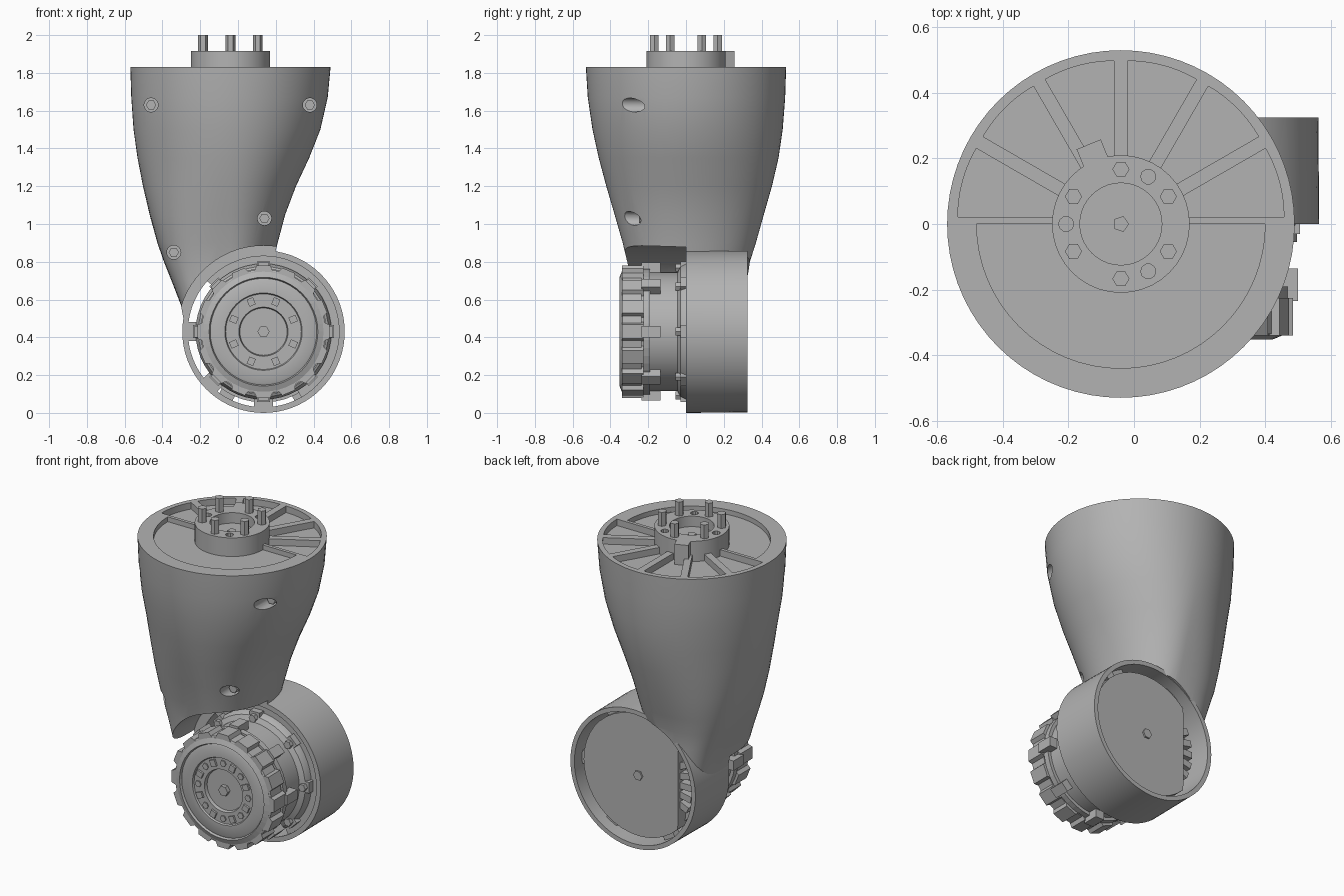
import bpy, bmesh
from math import sin, cos, radians, pi, copysign
from mathutils import Matrix

if "Cube" in bpy.data.objects:
    bpy.data.objects.remove(bpy.data.objects["Cube"])

grey = bpy.data.materials.new("plain grey")
grey.use_nodes = True
colour = (0.45, 0.45, 0.45, 1)
grey.diffuse_color = colour
grey.node_tree.nodes["Principled BSDF"].inputs["Base Color"].default_value = colour

# Local frames: the upright socket, and the motor axle (local z points forward)
TOP = Matrix.Translation((-0.04, 0, 0))
XZ = Matrix.Rotation(pi / 2, 4, 'X')
AXLE = Matrix.Translation((0.135, 0, 0.43)) @ XZ


def finish(name, bm, frame):
    bmesh.ops.remove_doubles(bm, verts=bm.verts, dist=1e-5)
    bmesh.ops.recalc_face_normals(bm, faces=bm.faces)
    bm.transform(frame)
    mesh = bpy.data.meshes.new(name)
    bm.to_mesh(mesh)
    bm.free()
    mesh.materials.append(grey)
    ob = bpy.data.objects.new(name, mesh)
    bpy.context.collection.objects.link(ob)
    return ob


def lathe(name, profile, frame, segs=48, closed=False, warp=None):
    """Turn (radius, height) points about local z."""
    bm = bmesh.new()
    rings = []
    for r, z in profile:
        pts = [(r * cos(2 * pi * i / segs), r * sin(2 * pi * i / segs), z) for i in range(segs)]
        rings.append([bm.verts.new(warp(p) if warp else p) for p in pts])
    pairs = list(zip(rings, rings[1:])) + ([(rings[-1], rings[0])] if closed else [])
    for a, b in pairs:
        for i in range(segs):
            j = (i + 1) % segs
            bm.faces.new((a[i], a[j], b[j], b[i]))
    return finish(name, bm, frame)


def prism(name, shapes, z0, z1, frame):
    """Extrude one or more 2D outlines along local z."""
    bm = bmesh.new()
    for pts in shapes:
        low = [bm.verts.new((x, y, z0)) for x, y in pts]
        high = [bm.verts.new((x, y, z1)) for x, y in pts]
        bm.faces.new(low)
        bm.faces.new(high)
        for i in range(len(pts)):
            j = (i + 1) % len(pts)
            bm.faces.new((low[i], low[j], high[j], high[i]))
    return finish(name, bm, frame)


def polar(r, deg, centre=(0, 0)):
    return centre[0] + r * cos(radians(deg)), centre[1] + r * sin(radians(deg))


def disc(r, n, centre=(0, 0)):
    return [polar(r, 360 * i / n, centre) for i in range(n)]


def sector(r0, r1, a0, a1, n=14, centre=(0, 0)):
    angles = [a0 + (a1 - a0) * i / n for i in range(n + 1)]
    return [polar(r1, a, centre) for a in angles] + [polar(r0, a, centre) for a in reversed(angles)]


def block(r0, r1, w, deg):
    c, s = polar(1, deg)
    return [(r * c - t * s, r * s + t * c) for r, t in ((r0, -w), (r1, -w), (r1, w), (r0, w))]


def cut(ob, *cutters):
    bpy.context.view_layer.objects.active = ob
    for c in cutters:
        m = ob.modifiers.new("cut", 'BOOLEAN')
        m.operation, m.solver, m.object = 'DIFFERENCE', 'EXACT', c
        bpy.ops.object.modifier_apply(modifier=m.name)
        bpy.data.objects.remove(c)


def smooth(*obs):
    for ob in bpy.context.scene.objects:
        ob.select_set(ob in obs)
    bpy.context.view_layer.objects.active = obs[0]
    bpy.ops.object.shade_smooth_by_angle(angle=radians(32))


# Shell sections by height: reach to -x, to +x, to the front, to the back
reach = {0.45: (0.24, 0.12, 0.29, 0.3), 0.57: (0.262, 0.16, 0.295, 0.315), 0.7: (0.312, 0.2, 0.3, 0.325),
         0.8: (0.352, 0.225, 0.312, 0.338), 0.9: (0.387, 0.25, 0.335, 0.37), 1.05: (0.428, 0.29, 0.378, 0.412),
         1.2: (0.463, 0.347, 0.422, 0.455), 1.35: (0.492, 0.417, 0.462, 0.49), 1.5: (0.513, 0.476, 0.495, 0.512),
         1.67: (0.525, 0.515, 0.52, 0.525), 1.83: (0.53, 0.53, 0.53, 0.53)}


def section(p):
    """Oval section that grows squarer on the -x side towards the bottom."""
    x, y, z = p
    left, right, front, back = reach[z]
    n = 2 + 1.8 * (max(1.35 - z, 0) / 0.75) ** 1.5 if x < 0 else 2
    x, y = (copysign(abs(v) ** (2 / n), v) for v in (x, y))
    return x * (left if x < 0 else right), y * (front if y < 0 else back), z


shell = lathe("shell", [(0, 0.45)] + [(1, z) for z in reach] + [(0, 1.83)], TOP, 72, warp=section)

# Motor clearance, top pockets between parallel-sided ribs, and the bolt holes
bolts = [(-0.46, 1.63, 0.17), (0.38, 1.63, 0.17), (0.14, 1.03, 0.2), (-0.34, 0.85, 0.16)]
cut(shell,
    prism("front_clearance", [disc(0.455, 64)], 0, 1, AXLE),
    prism("back_clearance", [disc(0.405, 64)], -1, 0.1, AXLE),
    prism("rib_pockets", [sector(0.12, 0.42, a, a + 30, 14, polar(0.08, a + 15)) for a in range(0, 180, 30)],
          1.79, 1.9, TOP),
    prism("front_recess", [sector(0.19, 0.44, 180, 360, 32)], 1.8, 1.9, TOP),
    *[prism("bolt_hole", [disc(0.037, 20, (x, z))], d, 1, XZ) for x, z, d in bolts])
for x, z, d in bolts:
    prism("shell_bolt", [disc(0.027, 6, (x, z))], d - 0.01, d + 0.05, XZ)

# Raised hub with bore, three empty holes and six pins
hub = lathe("hub", [(0, 1.78), (0.21, 1.78), (0.21, 1.915), (0.125, 1.915), (0.125, 1.85), (0, 1.85)], TOP, 40)
cut(hub, prism("hub_holes", [disc(0.023, 10, polar(0.167, a)) for a in (60, 180, 300)], 1.86, 2, TOP))
prism("hub_pins", [disc(0.026, 6, polar(0.167, a)) for a in range(30, 390, 60)], 1.88, 2, TOP)
prism("hub_tab", [block(0.19, 0.262, 0.04, 112)], 1.79, 1.915, TOP)
prism("hub_centre_nut", [disc(0.025, 5)], 1.84, 1.865, TOP)

# Ring housing around the motor
ring = lathe("ring_housing", [(0.43, 0), (0.427, -0.325), (0.4, -0.325), (0.4, 0)], AXLE, 72, True)
prism("ring_flange", [sector(0.34, 0.405, -60, 138, 40)], -0.04, -0.01, AXLE)
prism("ring_lugs", [block(0.33, 0.405, 0.05, a) for a in range(180, 300, 45)], -0.04, 0.0, AXLE)

# Motor body with stepped front dish
body = lathe("motor_body", [(0, 0.315), (0.125, 0.315), (0.13, 0.335), (0.2, 0.335), (0.205, 0.345), (0.27, 0.345),
                            (0.29, 0.335), (0.3, 0.2), (0.315, 0.19), (0.315, 0.045), (0.345, 0.03),
                            (0.36, 0), (0.36, -0.2), (0, -0.2)], AXLE, 48)

# Toothed front rotor
teeth = []
for i in range(16):
    a = i * 22.5
    teeth += [polar(0.32, a - 9), polar(0.352, a - 6), polar(0.352, a + 6), polar(0.32, a + 9)]
rotor = prism("rotor_teeth", [teeth], 0.225, 0.34, AXLE)
cut(rotor, prism("rotor_bore", [disc(0.285, 48)], 0.1, 0.5, AXLE))
lathe("rotor_rim", [(0.33, 0.235), (0.33, 0.335), (0.288, 0.352), (0.28, 0.335), (0.28, 0.235)], AXLE, 48, True)
lathe("rear_collar", [(0.335, 0.19), (0.335, 0.225), (0.28, 0.225), (0.28, 0.19)], AXLE, 48, True)

eighths = range(0, 360, 45)
prism("clip_tabs", [block(0.29, 0.365, 0.03, a) for a in eighths], 0.135, 0.235, AXLE)
prism("flange_lugs", [block(0.3, 0.372, 0.034, a) for a in eighths], -0.02, 0.03, AXLE)
prism("flange_bolts", [disc(0.024, 6, polar(0.338, a)) for a in eighths], 0, 0.055, AXLE)
prism("face_blocks", [block(0.15, 0.19, 0.018, a + 22.5) for a in eighths], 0.32, 0.347, AXLE)
prism("face_bolts", [disc(0.02, 6, polar(0.17, a)) for a in eighths], 0.32, 0.342, AXLE)
prism("axle_nut", [disc(0.032, 6)], 0.3, 0.34, AXLE)

# Motor back plate, flattened on one side, with connector blocks beside it
plate = prism("back_plate", [[(max(x, -0.27), y) for x, y in disc(0.375, 40)]], -0.27, -0.19, AXLE)
prism("connector_blocks", [block(0.27, 0.35, 0.02, a) for a in range(156, 210, 12)], -0.25, -0.19, AXLE)
prism("back_lugs", [block(0.34, 0.402, 0.04, a) for a in (-60, 0, 60, 120, 240)], -0.25, -0.2, AXLE)
prism("back_nut", [disc(0.03, 6)], -0.28, -0.26, AXLE)

smooth(shell, hub, ring, body, plate)
